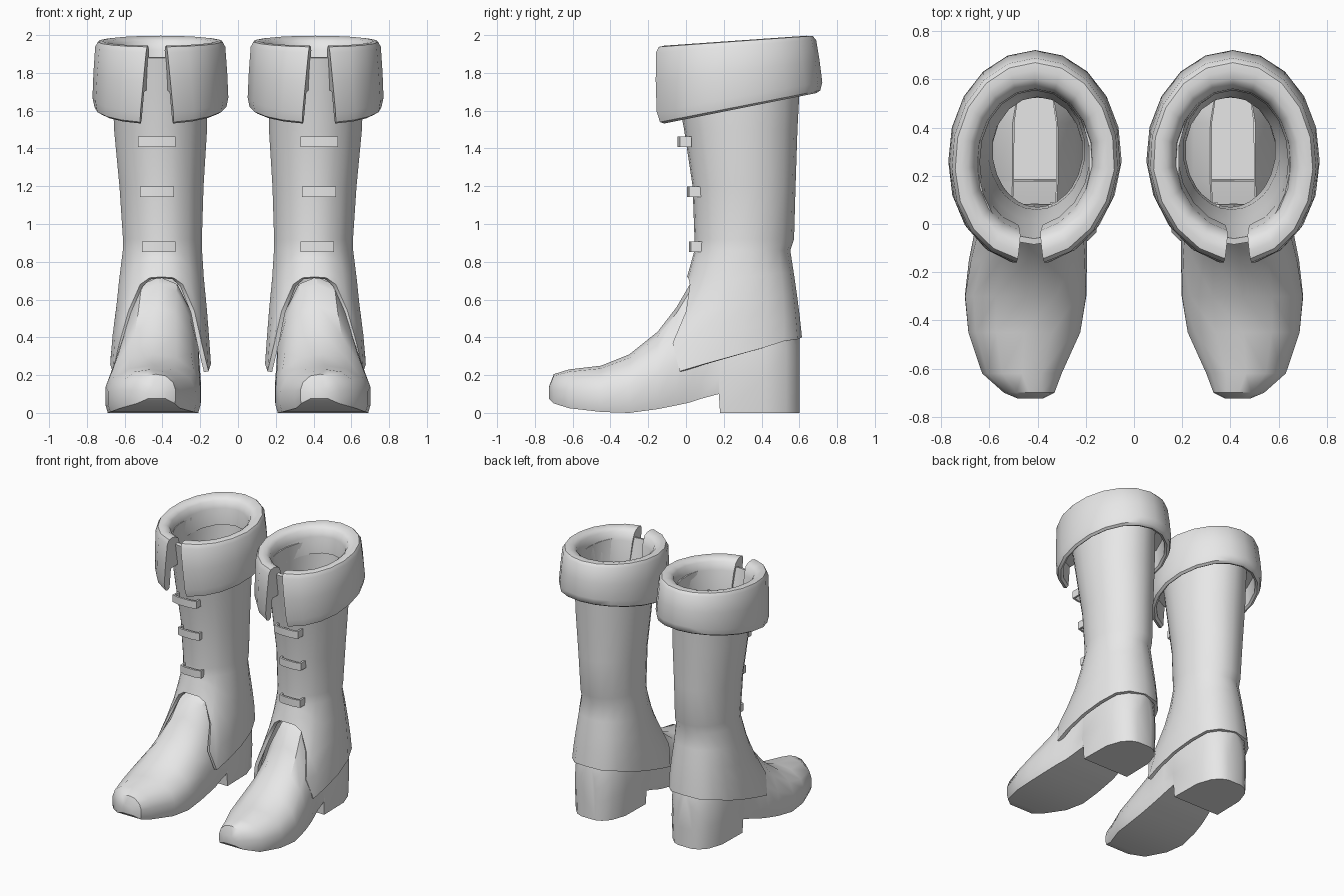
import bpy, bmesh, math

if "Cube" in bpy.data.objects:
    bpy.data.objects.remove(bpy.data.objects["Cube"])

grey = bpy.data.materials.new("light_grey")
grey.diffuse_color = (0.8, 0.8, 0.8, 1)
grey.use_nodes = True
grey.node_tree.nodes["Principled BSDF"].inputs["Base Color"].default_value = grey.diffuse_color


def lerp(table, k):
    """Interpolate rows (key, v1, v2, ...) at key k."""
    if k <= table[0][0]:
        return table[0][1:]
    for a, b in zip(table, table[1:]):
        if k <= b[0]:
            f = (k - a[0]) / (b[0] - a[0])
            return tuple(p + (q - p) * f for p, q in zip(a[1:], b[1:]))
    return table[-1][1:]


def finish(name, bm, thick=0.0, angle=40):
    """Turn a bmesh of one boot part into a mirrored, smooth-shaded pair."""
    me = bpy.data.meshes.new(name)
    bm.to_mesh(me)
    bm.free()
    me.materials.append(grey)
    ob = bpy.data.objects.new(name, me)
    bpy.context.collection.objects.link(ob)
    if thick:
        so = ob.modifiers.new("thickness", 'SOLIDIFY')
        so.thickness = thick
        so.offset = -1
    mi = ob.modifiers.new("pair", 'MIRROR')
    mi.use_mirror_merge = False
    bpy.ops.object.select_all(action='DESELECT')
    ob.select_set(True)
    bpy.context.view_layer.objects.active = ob
    bpy.ops.object.convert(target='MESH')
    bpy.ops.object.shade_smooth_by_angle(angle=math.radians(angle))
    return ob


def loft(rings, closed=True, caps=True):
    """Skin a list of point rings."""
    bm = bmesh.new()
    vs = [[bm.verts.new(p) for p in r] for r in rings]
    n = len(rings[0])
    for a, b in zip(vs, vs[1:]):
        for i in range(n if closed else n - 1):
            j = (i + 1) % n
            bm.faces.new((a[i], a[j], b[j], b[i]))
    if caps:
        bm.faces.new(vs[0])
        bm.faces.new(vs[-1])
    bmesh.ops.recalc_face_normals(bm, faces=bm.faces)
    return bm


# Foot with heel: sections from toe to heel
# (y, centre x, half width, sole z, side base z, top z, upper pinch)
foot = [(-.725, .43, .05, .075, .075, .14, 0), (-.70, .435, .105, .05, .05, .205, 0),
        (-.62, .465, .165, .025, .025, .23, 0), (-.45, .455, .232, .005, .005, .25, 0),
        (-.3, .45, .252, 0, 0, .31, .1), (-.15, .44, .245, .02, .02, .43, .6),
        (-.05, .43, .235, .04, .04, .56, 1), (.02, .42, .225, .055, .055, .68, 1),
        (.08, .415, .215, .075, .075, .72, .8), (.174, .41, .205, .10, .10, .70, .5),
        (.18, .41, .205, 0, .10, .70, .5), (.42, .41, .20, 0, .10, .70, .4),
        (.53, .41, .16, 0, .10, .62, .4), (.58, .41, .11, 0, .10, .45, .2),
        (.6, .41, .06, 0, .10, .40, .2)]
half = [(.95, 0, 0), (1, .14, 0), (1, .45, .06), (.87, .72, .14), (.5, .94, .08)]
section = half + [(0, 1, 0)] + [(-u, v, -p) for u, v, p in reversed(half)]
bm = loft([[(cx + (u - p * k) * w, y, (b if v else sole) + v * (t - b))
            for u, v, p in section] for y, cx, w, sole, b, t, k in foot])
# open the foot where the leg enters
top = [f for f in bm.faces if f.normal.z > 0.6 and f.calc_center_median().y > .1
       and f.calc_center_median().z > .5]
bmesh.ops.delete(bm, geom=top, context='FACES')
finish("foot", bm, 0.008, 35)

# Leg: ring sizes by height (z, centre x, half width, front y, back y)
leg = [(.22, .41, .272, -.30, .62), (.37, .41, .262, -.22, .617),
       (.55, .405, .243, -.07, .598), (.70, .405, .228, .0, .577),
       (.86, .40, .213, .045, .552), (.92, .40, .212, .045, .572),
       (1.2, .405, .226, .035, .58), (1.5, .41, .25, -.01, .59),
       (1.88, .415, .258, -.085, .61)]
# lower edge by angle from the front: an arch over the instep, then flaps
edge = [(0, .72), (14, .715), (26, .68), (40, .54), (50, .37), (65, .22),
        (85, .27), (110, .325), (140, .38), (180, .40)]
levels = [.86, .92, 1.2, 1.5, 1.7, 1.88]
angles = [0, 14, 26, 40, 50, 65, 80, 100, 120, 140, 160, 180]
angles += [360 - a for a in reversed(angles[1:-1])]


def leg_point(a, z):
    """Oval at height z, squarer towards the ankle flaps."""
    cx, rx, y0, y1 = lerp(leg, z)
    a = math.radians(a)
    power = 1 - .3 * min(1, max(0, (.86 - z) / .4))
    s = math.copysign(abs(math.sin(a)) ** power, math.sin(a))
    return (cx + rx * s, (y0 + y1) / 2 - (y1 - y0) / 2 * math.cos(a), z)


rings = []
for f in (0, .25, .5, .75):
    ring = []
    for a in angles:
        z0 = lerp(edge, min(a, 360 - a))[0]
        ring.append(leg_point(a, z0 + (levels[0] - z0) * f))
    rings.append(ring)
rings += [[leg_point(a, z) for a in angles] for z in levels]
finish("leg", loft(rings, caps=False), 0.025)

# Folded cuff: profile (scale of the oval, height fraction) swept round, open in front
profile = [(.92, 0), (.97, .03), (1, .17), (.985, .55), (.96, .92), (.92, .99),
           (.85, 1), (.77, .98), (.71, .93), (.665, .78), (.635, .4), (.86, .4), (.88, .03)]
SEG = 18
rings = []
for i in range(SEG + 1):
    ring = []
    for s, v in profile:
        gap = math.radians(15 - 6 * v)
        a = gap + (2 * math.pi - 2 * gap) * i / SEG
        x = .41 + .36 * s * math.sin(a) + .02 * max(0, math.cos(a))
        y = .28 - .02 * v - .445 * s * math.cos(a)
        low, high = 1.555 + .2 * y, 1.952 + .07 * y
        ring.append((x, y, low + (high - low) * v))
    rings.append(ring)
finish("cuff", loft(rings), angle=45)

# Lace loops up the front (centre x, half width, front y, z)
for i, (cx, w, y, z) in enumerate([(.43, .1, -.045, 1.435), (.43, .09, .005, 1.17),
                                   (.42, .088, .015, .88)]):
    path = [(-w, .075), (-w, .012), (-w * .5, 0), (w * .5, 0), (w, .012), (w, .075)]
    strip = [[(cx + u, y + d, z + h) for u, d in path] for h in (-.028, .028)]
    finish("lace_loop_%d" % (i + 1), loft(strip, closed=False, caps=False), 0.016, 30)
